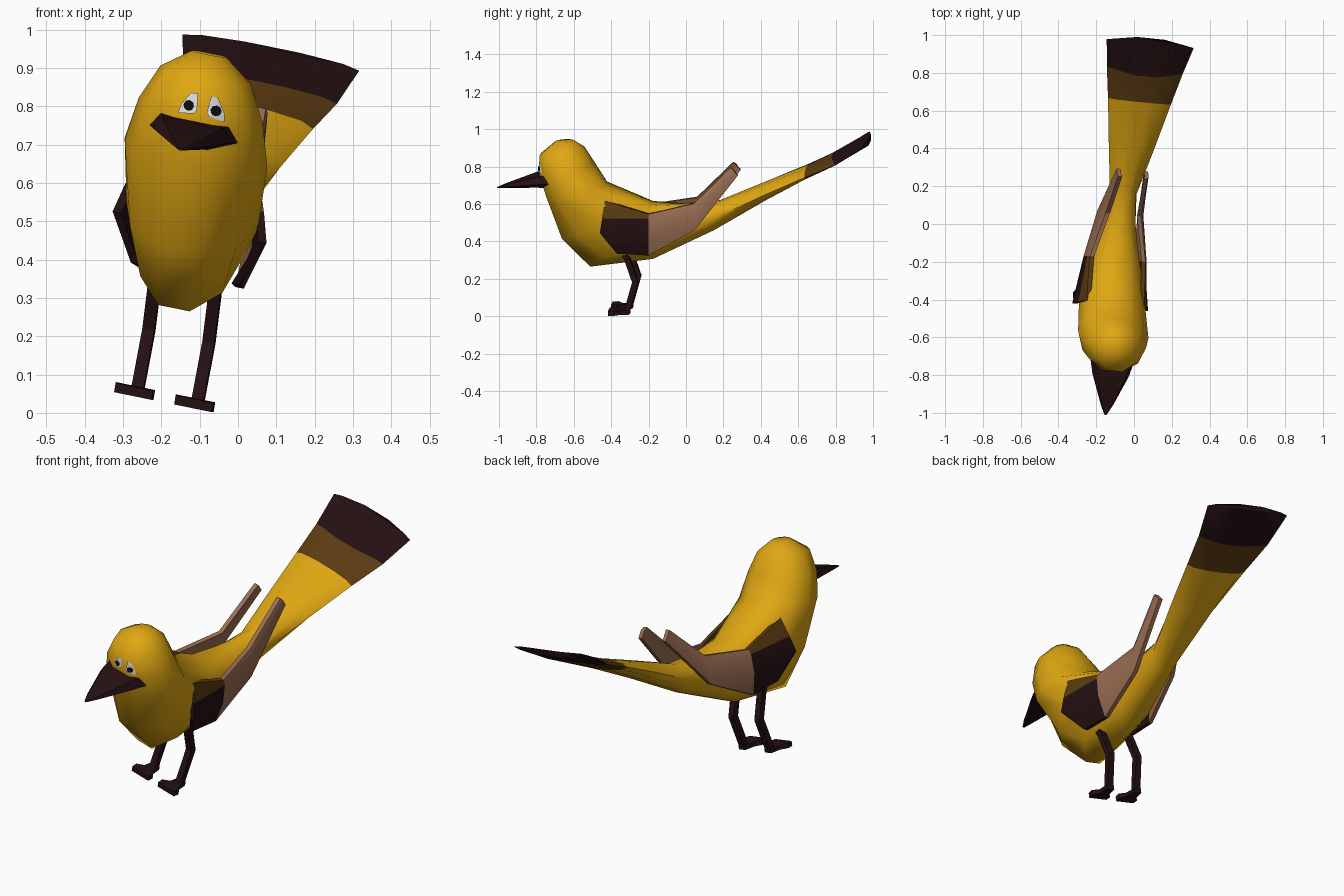
import bpy, bmesh, math
from mathutils import Vector
from mathutils.bvhtree import BVHTree

if "Cube" in bpy.data.objects:
    bpy.data.objects.remove(bpy.data.objects["Cube"])


def material(name, rgb):
    m = bpy.data.materials.new(name)
    m.diffuse_color = (*rgb, 1)
    m.use_nodes = True
    m.node_tree.nodes["Principled BSDF"].inputs["Base Color"].default_value = m.diffuse_color
    return m


YELLOW = material("golden_yellow", (0.74, 0.385, 0.006))
BROWN = material("brown", (0.105, 0.044, 0.006))
DARK = material("dark_brown", (0.018, 0.005, 0.006))
TAN = material("tan", (0.32, 0.155, 0.085))
WHITE = material("white", (0.8, 0.8, 0.78))
BLACK = material("black", (0.004, 0.004, 0.004))


def pose(p):
    """Lean and turn the symmetric bird: x is sideways from its centre plane."""
    x, y, z = p
    return Vector((-0.16 + 0.1 * y + 0.16 * z + 0.98 * x, y - 0.1 * x, z - 0.2 * x))


def finish(name, bm, mats, angle=50, closed=True):
    if closed:
        bmesh.ops.recalc_face_normals(bm, faces=bm.faces)
    for v in bm.verts:
        v.co = pose(v.co)
    me = bpy.data.meshes.new(name)
    bm.to_mesh(me)
    bm.free()
    for m in mats:
        me.materials.append(m)
    ob = bpy.data.objects.new(name, me)
    bpy.context.collection.objects.link(ob)
    if angle:
        bpy.ops.object.select_all(action='DESELECT')
        ob.select_set(True)
        bpy.context.view_layer.objects.active = ob
        bpy.ops.object.shade_smooth_by_angle(angle=math.radians(angle))
    return ob


def loft(bm, rings, mat_of=lambda i: 0):
    """Skin a list of equal-length point rings and cap both ends."""
    vs = [[bm.verts.new(p) for p in r] for r in rings]
    n = len(vs[0])
    for i in range(len(vs) - 1):
        for k in range(n):
            f = bm.faces.new((vs[i][k], vs[i][(k + 1) % n],
                              vs[i + 1][(k + 1) % n], vs[i + 1][k]))
            f.material_index = mat_of(i)
    bm.faces.new(vs[0][::-1]).material_index = mat_of(0)
    bm.faces.new(vs[-1]).material_index = mat_of(len(vs) - 2)


# Body and tail: front (y, z), back (y, z), half width, backward bulge of the middle
stations = [
    (-0.70, 0.935, -0.60, 0.94, 0.045, 0),
    (-0.785, 0.865, -0.54, 0.90, 0.12, 0),
    (-0.785, 0.76, -0.49, 0.82, 0.165, 0),
    (-0.75, 0.65, -0.42, 0.71, 0.19, 0),
    (-0.67, 0.42, -0.17, 0.61, 0.175, 0),
    (-0.52, 0.265, -0.02, 0.605, 0.135, 0),
    (-0.18, 0.305, 0.06, 0.61, 0.10, 0),
    (0.15, 0.46, 0.18, 0.62, 0.072, 0),
    (0.43, 0.625, 0.41, 0.71, 0.125, 0),
    (0.655, 0.75, 0.645, 0.80, 0.17, 0),
    (0.82, 0.83, 0.81, 0.865, 0.205, -0.04),
    (0.955, 0.925, 0.955, 0.955, 0.235, 0.04),
]
SIDES = 10
rings = []
for fy, fz, by, bz, hw, bulge in stations:
    ring = []
    for k in range(SIDES):
        a = 2 * math.pi * k / SIDES
        c, s = math.cos(a), math.sin(a)
        ring.append((hw * c, (fy + by) / 2 + (by - fy) / 2 * s + bulge * (1 - abs(c)),
                     (fz + bz) / 2 + (bz - fz) / 2 * s))
    rings.append(ring)
bm = bmesh.new()
loft(bm, rings, lambda i: max(0, i - 8))
bmesh.ops.recalc_face_normals(bm, faces=bm.faces)
surface = BVHTree.FromBMesh(bm)
finish("body_and_tail", bm, [YELLOW, BROWN, DARK], 60)

# Beak: six-sided wedge narrowing to a blunt tip
def beak_ring(y, w, top, mid, low):
    return [(w, y, mid), (w * 0.82, y, top), (-w * 0.82, y, top),
            (-w, y, mid), (-w * 0.4, y, low), (w * 0.4, y, low)]


bm = bmesh.new()
loft(bm, [beak_ring(-0.72, 0.118, 0.768, 0.728, 0.695),
          beak_ring(-0.80, 0.098, 0.758, 0.722, 0.695),
          beak_ring(-0.96, 0.032, 0.708, 0.697, 0.688),
          beak_ring(-1.01, 0.006, 0.690, 0.688, 0.685)])
finish("beak", bm, [DARK], 30)

# Wings: columns from shoulder to tip, rows from top to bottom edge
wing = [
    [(0.155, -0.42, 0.648), (0.185, -0.43, 0.56), (0.205, -0.44, 0.485), (0.145, -0.355, 0.363)],
    [(0.15, -0.185, 0.575), (0.16, -0.185, 0.553), (0.165, -0.185, 0.46), (0.14, -0.185, 0.352)],
    [(0.095, 0.05, 0.62), (0.11, 0.05, 0.59), (0.12, 0.055, 0.54), (0.12, 0.06, 0.485)],
    [(0.08, 0.245, 0.81), (0.085, 0.26, 0.80), (0.085, 0.27, 0.785), (0.085, 0.285, 0.768)],
]
for side, name in ((1, "right_wing"), (-1, "left_wing")):
    bm = bmesh.new()
    layers = [[[bm.verts.new((side * (x - d), y, z)) for x, y, z in col] for col in wing]
              for d in (0, 0.022)]
    for i in range(3):
        m = 2 if i else 0
        for j in range(3):
            for g in layers:
                f = bm.faces.new((g[i][j], g[i + 1][j], g[i + 1][j + 1], g[i][j + 1]))
                f.material_index = m if i else (0 if j == 0 else 1)
    # Close the rim between outer and inner layer
    o, n = layers
    rim = [(i, 0) for i in range(3)] + [(3, j) for j in range(3)] \
        + [(i, 3) for i in (3, 2, 1)] + [(0, j) for j in (3, 2, 1)]
    for (a, b), (c, d) in zip(rim, rim[1:] + rim[:1]):
        f = bm.faces.new((o[a][b], o[c][d], n[c][d], n[a][b]))
        f.material_index = 2 if max(a, c) > 1 else (0 if max(b, d) < 2 else 1)
    finish(name, bm, [BROWN, DARK, TAN], 30)

# Legs with a backward knee, and flat feet widening to the toes
for side, label in ((1, "right"), (-1, "left")):
    cx = side * 0.08
    bm = bmesh.new()
    r = 0.016
    loft(bm, [[(cx + dx * r, y + dy * r, z) for dx, dy in ((1, 1), (-1, 1), (-1, -1), (1, -1))]
              for y, z in ((-0.33, 0.37), (-0.305, 0.32), (-0.263, 0.20), (-0.308, 0.04))])
    finish(label + "_leg", bm, [DARK], 30)
    bm = bmesh.new()
    loft(bm, [[(cx + w, y, 0.028), (cx - w, y, 0.028), (cx - w, y, t), (cx + w, y, t)]
              for y, w, t in ((-0.292, 0.02, 0.05), (-0.345, 0.028, 0.048),
                              (-0.375, 0.052, 0.054), (-0.405, 0.05, 0.052))])
    finish(label + "_foot", bm, [DARK], 30)

# Eyes: thin plates laid on the face
white_outline = [(0.061, 0.775), (0.057, 0.797), (0.036, 0.832),
                 (0.018, 0.835), (0.013, 0.79), (0.022, 0.78)]
pupil_outline = [(0.036 + 0.014 * math.cos(k * math.pi / 4),
                  0.799 + 0.014 * math.sin(k * math.pi / 4)) for k in range(8)]


def face_plate(name, outline, side, gap, mat):
    bm = bmesh.new()

    def on_face(x, z):
        x = side * x + 0.018
        hit = surface.ray_cast(Vector((x, -2, z)), Vector((0, 1, 0)))[0]
        return bm.verts.new((x, (hit.y if hit else -0.78) - gap, z))

    n = len(outline)
    mid = on_face(sum(p[0] for p in outline) / n, sum(p[1] for p in outline) / n)
    vs = [on_face(*p) for p in outline]
    for k in range(n):
        f = bm.faces.new((mid, vs[k], vs[(k + 1) % n]))
        f.normal_update()
        if f.normal.y > 0:
            f.normal_flip()
    finish(name, bm, [mat], 0, closed=False)


for side, label in ((1, "right"), (-1, "left")):
    face_plate(label + "_eye", white_outline, side, 0.005, WHITE)
    face_plate(label + "_pupil", pupil_outline, side, 0.009, BLACK)
